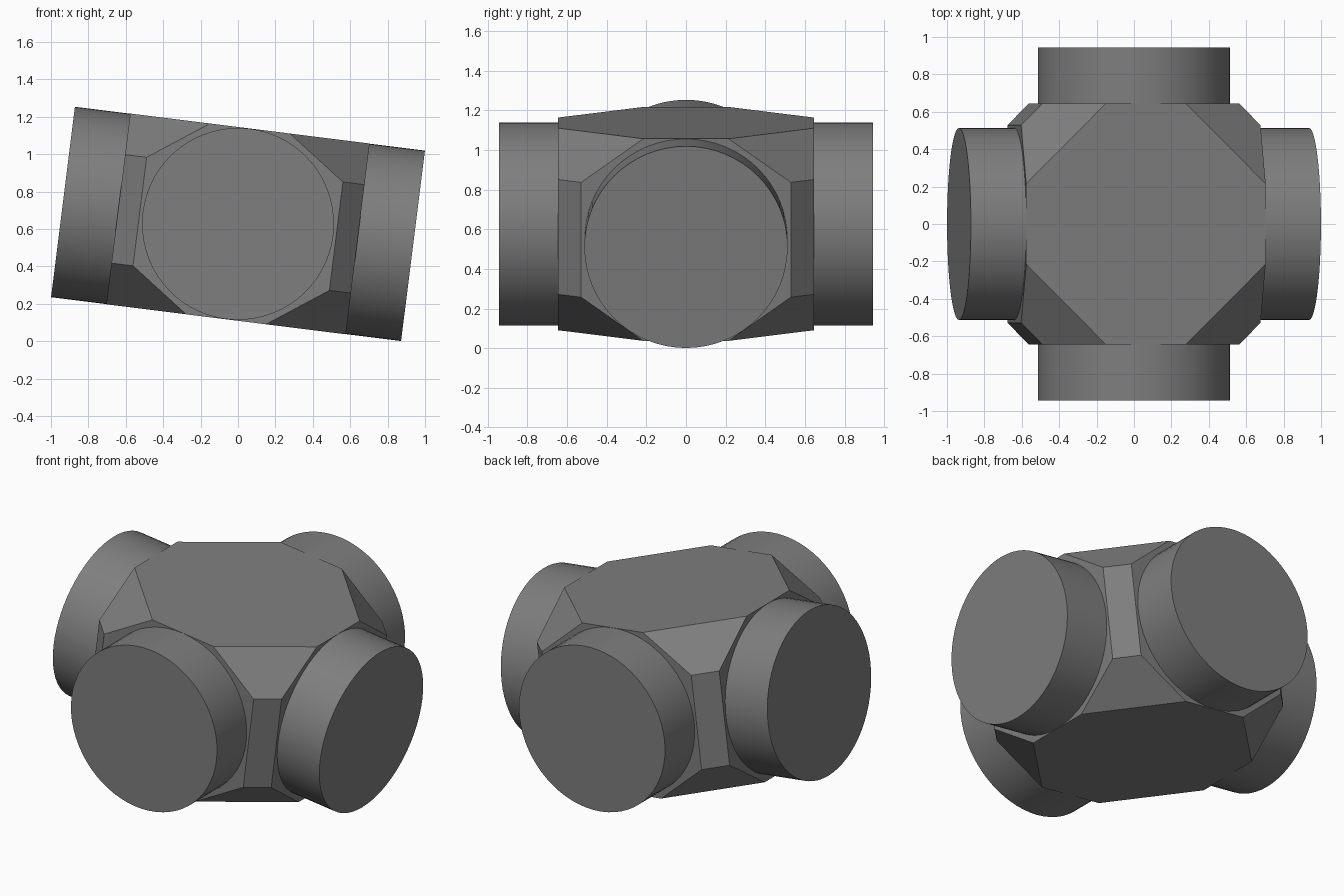
import bpy, bmesh, math
from mathutils import Matrix, Vector

if "Cube" in bpy.data.objects:
    bpy.data.objects.remove(bpy.data.objects["Cube"], do_unlink=True)

HALF, HEIGHT, RADIUS, REACH = 0.645, 0.514, 0.513, 0.943
TILT = Matrix.Translation((0, 0, 0.627)) @ Matrix.Rotation(math.radians(7.14), 4, "Y")

grey = bpy.data.materials.new("dark_grey")
grey.use_nodes = True
colour = (0.21, 0.21, 0.21, 1)
grey.diffuse_color = colour
grey.node_tree.nodes["Principled BSDF"].inputs["Base Color"].default_value = colour


def finish(name, bm):
    bmesh.ops.recalc_face_normals(bm, faces=bm.faces)
    mesh = bpy.data.meshes.new(name)
    bm.to_mesh(mesh)
    bm.free()
    mesh.materials.append(grey)
    obj = bpy.data.objects.new(name, mesh)
    bpy.context.collection.objects.link(obj)
    obj.matrix_world = TILT
    return obj


def cut(bm, normal, distance):
    """Slice off everything beyond a plane and cap the opening."""
    n = Vector(normal)
    result = bmesh.ops.bisect_plane(
        bm, geom=bm.verts[:] + bm.edges[:] + bm.faces[:], dist=1e-5,
        plane_co=n * (distance / n.length_squared), plane_no=n.normalized(),
        clear_outer=True)
    edges = [e for e in result["geom_cut"] if isinstance(e, bmesh.types.BMEdge)]
    bmesh.ops.contextual_create(bm, geom=edges)


# Faceted hub: a box with its upright edges and all eight corners cut away
bm = bmesh.new()
bmesh.ops.create_cube(bm, size=2, matrix=Matrix.Diagonal((HALF, HALF, HEIGHT, 1)))
for sx in (-1, 1):
    for sy in (-1, 1):
        cut(bm, (sx, sy, 0), 1.174)
        for sz in (-1, 1):
            cut(bm, (sx, sy, sz * math.sqrt(2)), 1.587)
finish("hub_body", bm)

# Four round stubs, one on each side of the hub
inner = HALF - 0.1
for i, name in enumerate(("left_stub", "back_stub", "right_stub", "front_stub")):
    bm = bmesh.new()
    place = (Matrix.Rotation(i * math.pi / 2, 4, "Z")
             @ Matrix.Translation(((REACH + inner) / 2, 0, 0))
             @ Matrix.Rotation(math.pi / 2, 4, "Y"))
    bmesh.ops.create_cone(bm, cap_ends=True, segments=64, radius1=RADIUS,
                          radius2=RADIUS, depth=REACH - inner, matrix=place)
    stub = finish(name, bm)
    bpy.ops.object.select_all(action="DESELECT")
    stub.select_set(True)
    bpy.context.view_layer.objects.active = stub
    bpy.ops.object.shade_smooth_by_angle(angle=math.radians(30))
